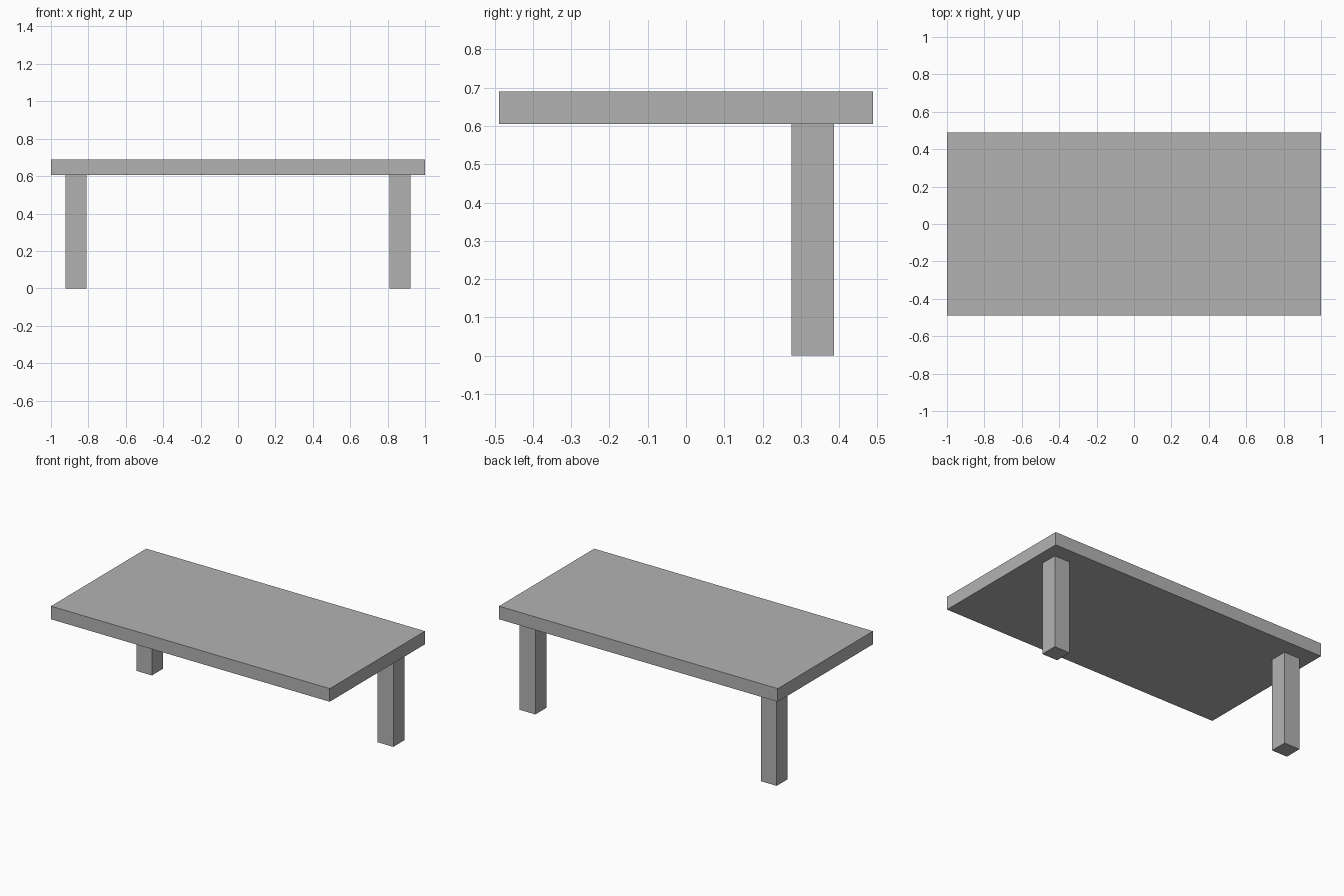
import bpy

# Remove the default cube
cube = bpy.data.objects.get("Cube")
if cube:
    bpy.data.objects.remove(cube, do_unlink=True)

# Plain grey finish
GREY = (0.45, 0.45, 0.45, 1.0)
grey = bpy.data.materials.new("plain_grey")
grey.use_nodes = True
grey.diffuse_color = GREY
shader = next(n for n in grey.node_tree.nodes if n.type == "BSDF_PRINCIPLED")
shader.inputs["Base Color"].default_value = GREY


def box(name, center, size):
    """Add a flat-shaded box with its scale applied."""
    bpy.ops.mesh.primitive_cube_add(size=1, location=center)
    obj = bpy.context.object
    obj.name = name
    obj.scale = size
    bpy.ops.object.transform_apply(location=False, rotation=False, scale=True)
    obj.data.materials.append(grey)
    return obj


LEG_HEIGHT = 0.605
TOP_THICKNESS = 0.085
LEG_WIDTH = 0.112

# Table top
box("table_top", (0, 0, LEG_HEIGHT + TOP_THICKNESS / 2), (2, 0.976, TOP_THICKNESS))

# Two legs along the back edge
for side, sign in (("left", 1), ("right", -1)):
    box(f"back_{side}_leg", (sign * 0.866, 0.331, LEG_HEIGHT / 2),
        (LEG_WIDTH, LEG_WIDTH, LEG_HEIGHT))
